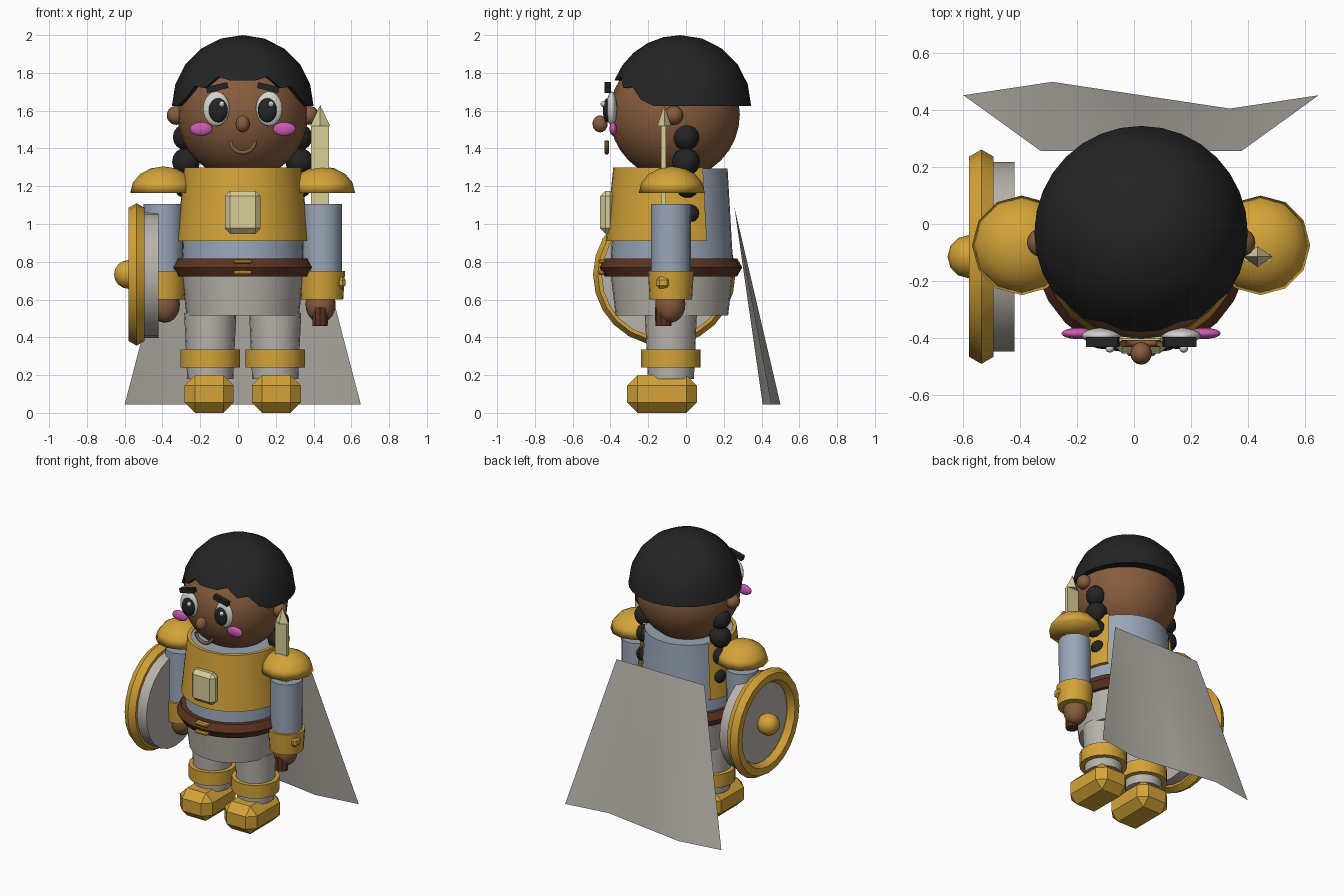
import bpy, bmesh, math
from math import sin, cos, pi, radians

if "Cube" in bpy.data.objects:
    bpy.data.objects.remove(bpy.data.objects["Cube"])

CX, CY = 0.025, -0.075          # body axis


def material(name, srgb):
    m = bpy.data.materials.new(name)
    lin = [((c + 0.055) / 1.055) ** 2.4 if c > 0.04 else c / 12.92 for c in srgb]
    m.diffuse_color = (*lin, 1)
    m.use_nodes = True
    m.node_tree.nodes["Principled BSDF"].inputs["Base Color"].default_value = m.diffuse_color
    return m


SKIN = material("brown skin", (0.53, 0.36, 0.24))
HAIR = material("black hair", (0.14, 0.14, 0.14))
GOLD = material("gold", (0.83, 0.64, 0.22))
STEEL = material("blue grey", (0.60, 0.65, 0.72))
CLOTH = material("grey white", (0.72, 0.70, 0.67))
BELT = material("dark brown", (0.36, 0.20, 0.13))
PALE = material("pale yellow", (0.85, 0.81, 0.60))
PINK = material("pink", (0.80, 0.35, 0.70))
WHITE = material("eye white", (0.84, 0.83, 0.81))


def finish(o, name, mat):
    o.name = o.data.name = name
    o.data.materials.append(mat)
    bpy.ops.object.select_all(action='DESELECT')
    o.select_set(True)
    bpy.context.view_layer.objects.active = o
    bpy.ops.object.shade_smooth_by_angle(angle=radians(32))
    return o


def ball(name, mat, loc, scale, seg=16, rings=10):
    bpy.ops.mesh.primitive_uv_sphere_add(segments=seg, ring_count=rings, location=loc)
    o = bpy.context.object
    o.scale = scale if isinstance(scale, tuple) else (scale,) * 3
    return finish(o, name, mat)


def cone(name, mat, x, y, z0, z1, r0, r1, n=24):
    bpy.ops.mesh.primitive_cone_add(vertices=n, radius1=r0, radius2=r1, depth=z1 - z0,
                                    location=(x, y, (z0 + z1) / 2))
    return finish(bpy.context.object, name, mat)


def box(name, mat, loc, size, bevel=0, rot=(0, 0, 0)):
    bpy.ops.mesh.primitive_cube_add(size=1, location=loc, rotation=rot)
    o = bpy.context.object
    bm = bmesh.new()
    bm.from_mesh(o.data)
    bmesh.ops.scale(bm, vec=size, verts=bm.verts)
    if bevel:
        bmesh.ops.bevel(bm, geom=bm.edges[:], offset=bevel, segments=1, affect='EDGES')
    bm.to_mesh(o.data)
    bm.free()
    return finish(o, name, mat)


def torus(name, mat, loc, major, minor, rot=(0, 0, 0)):
    bpy.ops.mesh.primitive_torus_add(major_segments=24, minor_segments=6, location=loc,
                                     major_radius=major, minor_radius=minor, rotation=rot)
    return finish(bpy.context.object, name, mat)


def sheet(name, mat, columns, closed=False):
    """Skin a list of equal-length point columns with quads."""
    k, n = len(columns[0]), len(columns)
    verts = [p for col in columns for p in col]
    faces = [(i * k + j, (i + 1) % n * k + j, (i + 1) % n * k + j + 1, i * k + j + 1)
             for i in range(n if closed else n - 1) for j in range(k - 1)]
    me = bpy.data.meshes.new(name)
    me.from_pydata(verts, [], faces)
    bm = bmesh.new()
    bm.from_mesh(me)
    bmesh.ops.remove_doubles(bm, verts=bm.verts, dist=1e-5)
    bmesh.ops.recalc_face_normals(bm, faces=bm.faces)
    bm.to_mesh(me)
    bm.free()
    o = bpy.data.objects.new(name, me)
    bpy.context.collection.objects.link(o)
    return finish(o, name, mat)


# Head and hair cap with a raised, jagged front hairline
ball("head", SKIN, (CX, -0.06, 1.58), 0.345, 24, 16)
N, R, HZ, HY = 32, 0.375, 1.625, -0.03
cols = []
for i in range(N):
    a = 2 * pi * i / N                      # 0 = front
    d = math.degrees(min(a, 2 * pi - a))
    low = HZ if d > 66 else 1.76 if d < 30 else 1.75 - (d - 30) / 36 * 0.10
    if 20 < d < 66:
        low += 0.02 * (-1) ** i
    e0 = math.asin((low - HZ) / R)
    col = [(CX + 0.8 * R * cos(e0) * sin(a), HY - 0.8 * R * cos(e0) * cos(a), low)]
    for j in range(6):
        e = e0 + (pi / 2 - e0) * j / 5
        col.append((CX + R * cos(e) * sin(a), HY - R * cos(e) * cos(a), HZ + R * sin(e)))
    cols.append(col)
sheet("hair_cap", HAIR, cols, True)

# Nose and smile
ball("nose", SKIN, (CX, -0.455, 1.53), (0.038, 0.04, 0.045))
cu = bpy.data.curves.new("smile", 'CURVE')
cu.dimensions, cu.bevel_depth, cu.bevel_resolution = '3D', 0.012, 1
sp = cu.splines.new('POLY')
sp.points.add(10)
for i, p in enumerate(sp.points):
    t = pi + pi * i / 10
    p.co = (CX + 0.066 * cos(t), -0.42, 1.44 + 0.062 * sin(t), 1)
smile = bpy.data.objects.new("smile", cu)
bpy.context.collection.objects.link(smile)
cu.materials.append(SKIN)

# Torso: shirt, open-backed vest, belt, trousers top, chest plate
cone("shirt", STEEL, CX, CY, 0.78, 1.295, 0.325, 0.295, 32)
vest = []
for i in range(25):
    a = radians(-122 + 244 * i / 24)
    ring = ((0.325, 0.91), (0.35, 0.91), (0.31, 1.30), (0.285, 1.30), (0.325, 0.91))
    vest.append([(CX + r * sin(a), CY - r * cos(a), z) for r, z in ring])
sheet("vest", GOLD, vest)
torus("belt", BELT, (CX, CY - 0.005, 0.77), 0.322, 0.056)
for z in (0.742, 0.802):
    box("buckle_bar", GOLD, (CX, -0.44, z), (0.10, 0.05, 0.022), 0.007)
cone("trouser_top", CLOTH, CX, CY, 0.515, 0.75, 0.298, 0.325, 32)
box("chest_plate", PALE, (CX, -0.415, 1.063), (0.19, 0.08, 0.225), 0.028)

# Everything that comes in pairs
for s, side in ((-1, "left_"), (1, "right_")):
    def X(d):
        return CX + s * d
    ball(side + "ear", SKIN, (X(0.352), -0.065, 1.575), 0.05)
    ball(side + "eye", WHITE, (X(0.14), -0.393, 1.61), (0.07, 0.028, 0.092))
    ball(side + "pupil", HAIR, (X(0.13), -0.418, 1.602), (0.05, 0.022, 0.064))
    ball(side + "eye_glint", WHITE, (CX + 0.02 + s * 0.13, -0.437, 1.635), 0.016, 10, 6)
    box(side + "eyebrow", HAIR, (X(0.135), -0.415, 1.722), (0.115, 0.035, 0.032),
        0, (0, s * radians(14), 0))
    ball(side + "cheek", PINK, (X(0.22), -0.385, 1.503), (0.06, 0.02, 0.036))
    # Braid of shrinking beads
    for z, y, r in ((1.46, 0.0, 0.07), (1.33, 0.0, 0.074), (1.20, 0.005, 0.064), (1.055, 0.02, 0.05)):
        ball(side + "braid_bead", HAIR, (X(0.30), y, z), r, 12, 8)
    # Arm
    cone(side + "arm", STEEL, X(0.42), -0.08, 0.70, 1.105, 0.105, 0.106, 20)
    cone(side + "cuff", GOLD, X(0.42), -0.08, 0.60, 0.75, 0.112, 0.122, 20)
    ball(side + "hand", SKIN, (X(0.412), -0.083, 0.575), (0.08, 0.08, 0.098))
    # Shoulder dome: upper half of a flattened sphere
    o = ball(side + "shoulder_dome", GOLD, (X(0.42), CY, 1.165), (0.175, 0.175, 0.14), 12, 8)
    bm = bmesh.new()
    bm.from_mesh(o.data)
    cut = bmesh.ops.bisect_plane(bm, geom=bm.verts[:] + bm.edges[:] + bm.faces[:], dist=1e-4,
                                 plane_co=(0, 0, 0), plane_no=(0, 0, 1), clear_inner=True)
    bmesh.ops.holes_fill(bm, edges=[e for e in bm.edges if e.is_boundary])
    bm.to_mesh(o.data)
    bm.free()
    # Leg and boot
    cone(side + "leg", CLOTH, X(0.172), -0.08, 0.18, 0.53, 0.122, 0.138, 20)
    cone(side + "knee_band", GOLD, X(0.172), -0.08, 0.24, 0.335, 0.158, 0.158, 20)
    box(side + "boot", GOLD, (X(0.178), -0.127, 0.10), (0.26, 0.37, 0.20), 0.055)

# Stud on the sword-arm cuff
box("cuff_stud", GOLD, (0.545, -0.12, 0.69), (0.05, 0.075, 0.065), 0.018)

# Sword held upright through the hand
cone("sword_grip", BELT, 0.435, -0.12, 0.46, 0.56, 0.042, 0.045, 10)
box("sword_blade", PALE, (0.435, -0.12, 1.04), (0.095, 0.026, 0.96))
tip = cone("sword_tip", PALE, 0.435, -0.115, 1.52, 1.63, 0.052, 0, 4)
tip.scale.y = 0.7

# Round shield facing sideways
side_on = (0, pi / 2, 0)
bpy.ops.mesh.primitive_cylinder_add(vertices=24, radius=0.333, depth=0.11,
                                    location=(-0.475, -0.115, 0.73), rotation=side_on)
finish(bpy.context.object, "shield_disc", CLOTH)
torus("shield_rim", GOLD, (-0.537, -0.115, 0.733), 0.327, 0.05, side_on)
ball("shield_boss", GOLD, (-0.58, -0.115, 0.733), 0.076, 12, 8)

# Cape: flared sheet whose wave grows towards the hem
cape = []
for i in range(5):
    u = i / 4
    col = []
    for j in range(5):
        t = j / 4
        half = 0.352 + 0.273 * t
        col.append((CX + half * (2 * u - 1),
                    0.256 + 0.197 * t + 0.047 * t * sin(2 * pi * u), 1.09 - 1.045 * t))
    cape.append(col)
sheet("cape", CLOTH, cape)
